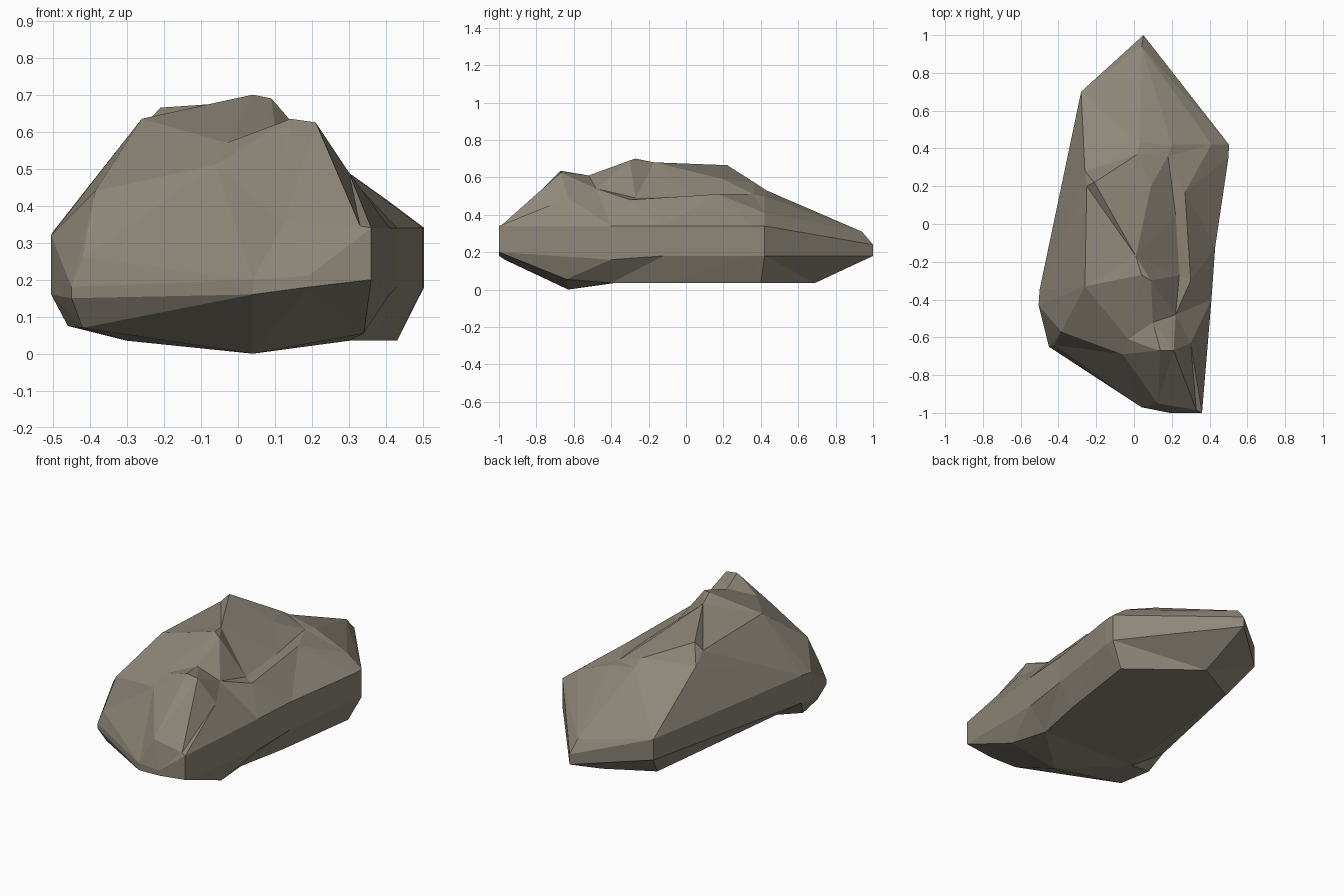
import bpy, bmesh
from mathutils import Vector
from mathutils.geometry import delaunay_2d_cdt

# Girdle of the boulder, counter-clockwise from the rear tip: x, y, lower z, upper z
girdle = [
    (0.05, 1.00, 0.18, 0.24), (-0.28, 0.70, 0.18, 0.30), (-0.50, -0.35, 0.17, 0.33),
    (-0.505, -0.43, 0.16, 0.32), (-0.45, -0.65, 0.15, 0.18), (0.04, -0.97, 0.16, 0.20),
    (0.19, -1.00, 0.18, 0.21), (0.36, -1.00, 0.20, 0.34), (0.41, -0.40, 0.16, 0.34),
    (0.43, -0.12, 0.18, 0.34), (0.50, 0.35, 0.18, 0.34), (0.503, 0.42, 0.18, 0.34),
]

# Crests and creases of the weathered top; points in a line stay joined by an edge
top_lines = [
    [(0.04, 0.94, 0.31)],
    [(0.41, 0.42, 0.41), (0.20, 0.42, 0.50), (0.03, 0.43, 0.53),
     (-0.26, 0.28, 0.56)],                                            # rear brow
    [(-0.21, 0.22, 0.665), (0.01, -0.17, 0.68), (0.04, -0.27, 0.70),
     (0.09, -0.30, 0.69), (0.10, -0.52, 0.61), (0.14, -0.67, 0.635)],  # main ridge
    [(-0.25, 0.20, 0.62), (-0.26, -0.33, 0.635)],                     # left shoulder
    [(0.02, 0.37, 0.57), (0.09, 0.20, 0.59)],
    [(0.18, 0.36, 0.51), (0.22, 0.05, 0.50), (0.24, -0.27, 0.49)],    # right crease
    [(0.27, 0.17, 0.51), (0.30, -0.30, 0.48)],                        # right ridge
    [(0.22, -0.48, 0.54), (0.21, -0.67, 0.625)],
    [(0.30, -0.63, 0.49)],
    [(0.13, -0.67, 0.63), (-0.06, -0.69, 0.51), (-0.42, -0.64, 0.26)],  # front crest
    [(-0.385, -0.57, 0.44), (-0.03, -0.61, 0.57)],                    # slab behind it
    [(0.125, -0.95, 0.355), (0.33, -0.985, 0.345)],                   # front brow
]

# Underside
base_lines = [[(0.04, -0.63, 0.0)], [(-0.42, -0.61, 0.07)], [(-0.46, -0.42, 0.075)],
              [(-0.30, -0.38, 0.035), (-0.20, 0.55, 0.035), (0.06, 0.69, 0.035),
               (0.43, 0.40, 0.035), (0.36, -0.10, 0.035), (0.30, -0.40, 0.035)],
              [(0.34, -0.64, 0.055)]]


def add_cap(bm, rim, lines, flip):
    """Triangulate between the rim and the inner lines, keeping the lines as edges."""
    n = len(rim)
    verts = list(rim)
    edges = [(i, (i + 1) % n) for i in range(n)]
    for line in lines:
        start = len(verts)
        verts += [bm.verts.new(p) for p in line]
        edges += [(i, i + 1) for i in range(start, len(verts) - 1)]
    out = delaunay_2d_cdt([Vector(v.co[:2]) for v in verts], edges, [], 1, 1e-5)
    lookup = []
    for pos, src in zip(out[0], out[3]):
        if src:
            lookup.append(verts[src[0]])
        else:
            near = sorted(verts, key=lambda v: (v.co.xy - pos).length)[:2]
            lookup.append(bm.verts.new((pos.x, pos.y, (near[0].co.z + near[1].co.z) / 2)))
    for f in out[2]:
        ring = [lookup[i] for i in f]
        bm.faces.new(ring[::-1] if flip else ring)


bm = bmesh.new()
low = [bm.verts.new((x, y, a)) for x, y, a, b in girdle]
high = [bm.verts.new((x, y, b)) for x, y, a, b in girdle]
for i in range(len(girdle)):
    j = (i + 1) % len(girdle)
    bm.faces.new((low[i], low[j], high[j], high[i]))
add_cap(bm, high, top_lines, False)
add_cap(bm, low, base_lines, True)
bmesh.ops.recalc_face_normals(bm, faces=bm.faces)

mesh = bpy.data.meshes.new("boulder")
bm.to_mesh(mesh)
bm.free()
boulder = bpy.data.objects.new("boulder", mesh)
bpy.context.collection.objects.link(boulder)

stone = bpy.data.materials.new("warm grey stone")
stone.diffuse_color = (0.27, 0.24, 0.19, 1)
mesh.materials.append(stone)
